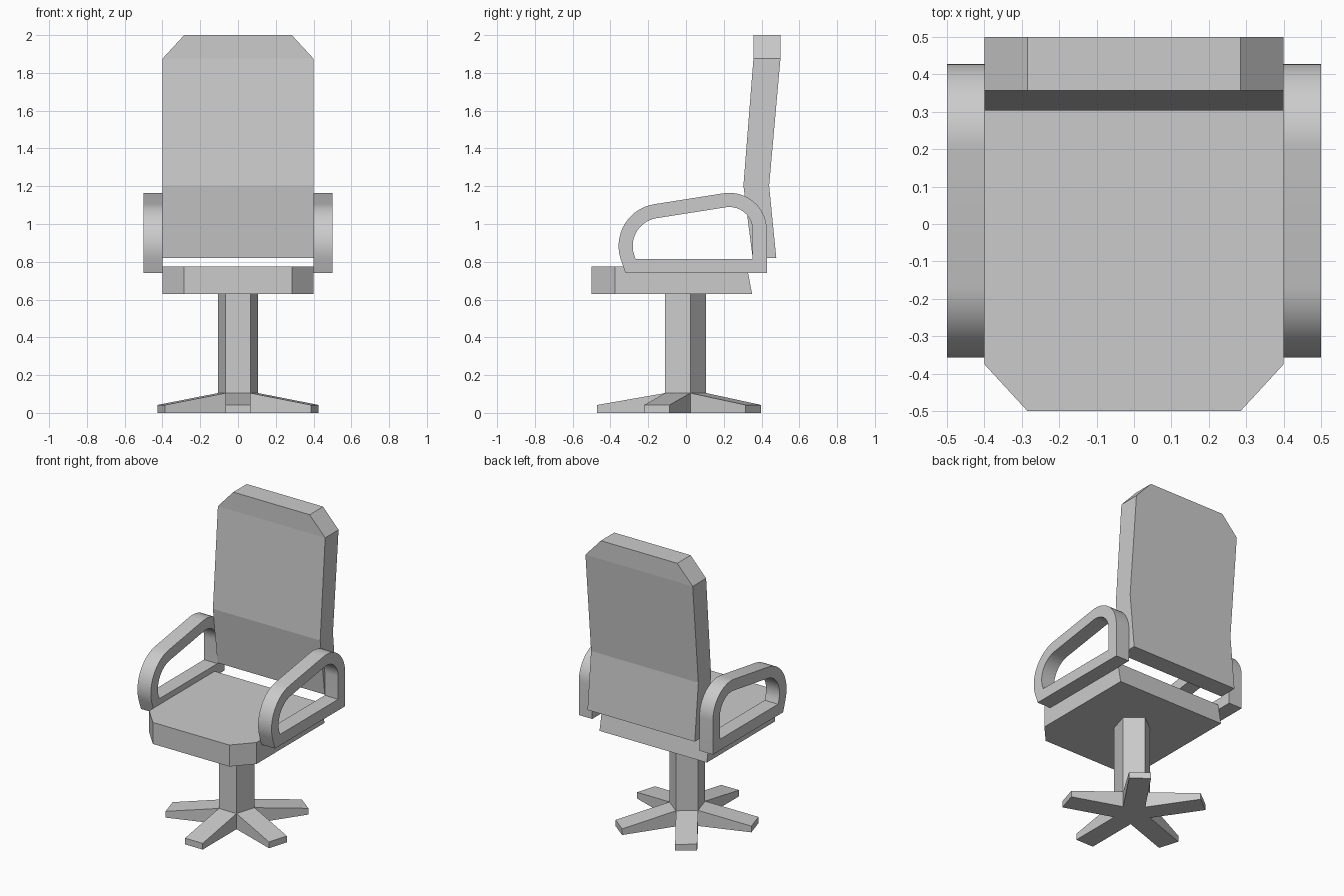
import bpy, bmesh
from math import sin, cos, pi, radians
from mathutils import Vector

cube = bpy.data.objects.get("Cube")
if cube:
    bpy.data.objects.remove(cube, do_unlink=True)

grey = bpy.data.materials.new("light grey")
grey.use_nodes = True
grey.diffuse_color = (0.6, 0.6, 0.6, 1)
grey.node_tree.nodes["Principled BSDF"].inputs["Base Color"].default_value = (0.6, 0.6, 0.6, 1)


def finish(bm, name):
    bmesh.ops.recalc_face_normals(bm, faces=bm.faces)
    mesh = bpy.data.meshes.new(name)
    bm.to_mesh(mesh)
    bm.free()
    mesh.materials.append(grey)
    obj = bpy.data.objects.new(name, mesh)
    bpy.context.collection.objects.link(obj)
    return obj


def bridge(bm, a, b):
    """Join two closed loops of vertices with quads."""
    n = len(a)
    for i in range(n):
        j = (i + 1) % n
        bm.faces.new((a[i], a[j], b[j], b[i]))


def loop(bm, points):
    return [bm.verts.new(p) for p in points]


# Seat: chamfered front corners and a sloping back edge
outline = [(-0.285, -0.5), (0.285, -0.5), (0.4, -0.375), (0.4, 0.35),
           (-0.4, 0.35), (-0.4, -0.375)]
bm = bmesh.new()
low = loop(bm, [(x, y, 0.63) for x, y in outline])
high = loop(bm, [(x, y - 0.028 if y > 0 else y, 0.775) for x, y in outline])
bridge(bm, low, high)
bm.faces.new(low)
bm.faces.new(high)
finish(bm, "seat")

# Backrest: stacked sections of (half width, front y, back y, z)
sections = [(0.4, 0.353, 0.478, 0.82), (0.4, 0.304, 0.44, 1.203),
            (0.4, 0.357, 0.5, 1.875), (0.285, 0.357, 0.5, 2.0)]
bm = bmesh.new()
rings = [loop(bm, [(-w, f, z), (w, f, z), (w, b, z), (-w, b, z)])
         for w, f, b, z in sections]
for a, b in zip(rings, rings[1:]):
    bridge(bm, a, b)
bm.faces.new(rings[0])
bm.faces.new(rings[-1])
finish(bm, "backrest")


# Armrests: a flat-bottomed loop with two rounded upper corners
def arm_profile(inset):
    z = 0.74 + inset
    pts = [(-0.32 + inset * 0.71, z), (0.428 - inset, z)]
    for cy, cz, r, a0, a1 in ((0.23, 0.967, 0.198, 0, 98.7),
                              (-0.1335, 0.884, 0.2235, 98.7, 198)):
        for i in range(15):
            a = radians(a0 + (a1 - a0) * i / 14)
            pts.append((cy + (r - inset) * cos(a), cz + (r - inset) * sin(a)))
    return pts


for side, name in ((1, "left_armrest"), (-1, "right_armrest")):
    bm = bmesh.new()
    loops = [loop(bm, [(side * x, y, z) for y, z in arm_profile(inset)])
             for x, inset in ((0.4, 0), (0.5, 0), (0.5, 0.075), (0.4, 0.075))]
    for i in range(4):
        bridge(bm, loops[i], loops[(i + 1) % 4])
    arm = finish(bm, name)
    bpy.ops.object.select_all(action='DESELECT')
    arm.select_set(True)
    bpy.context.view_layer.objects.active = arm
    bpy.ops.object.shade_smooth_by_angle(angle=radians(30))

# Base: five-sided column with a tapered foot drawn out of each side
RADIUS, REACH, STRETCH, CENTRE = 0.112, 0.427, 1.07, -0.013


def pentagon(z):
    return [(RADIUS * cos(a), RADIUS * sin(a), z)
            for a in (pi / 2 + i * 2 * pi / 5 for i in range(5))]


bm = bmesh.new()
floor, hub, top = (loop(bm, pentagon(z)) for z in (0, 0.105, 0.63))
bridge(bm, hub, top)
bm.faces.new(floor)
bm.faces.new(top)
for i in range(5):
    j = (i + 1) % 5
    out = (floor[i].co + floor[j].co).normalized()
    push = out * (REACH - RADIUS * cos(pi / 5))
    rise = Vector((0, 0, 0.042))
    a, b = floor[i].co + push, floor[j].co + push
    tip = loop(bm, [a, b, b + rise, a + rise])
    bridge(bm, [floor[i], floor[j], hub[j], hub[i]], tip)
    bm.faces.new(tip)
for v in bm.verts:
    v.co.y = v.co.y * STRETCH + CENTRE
finish(bm, "pedestal_base")
